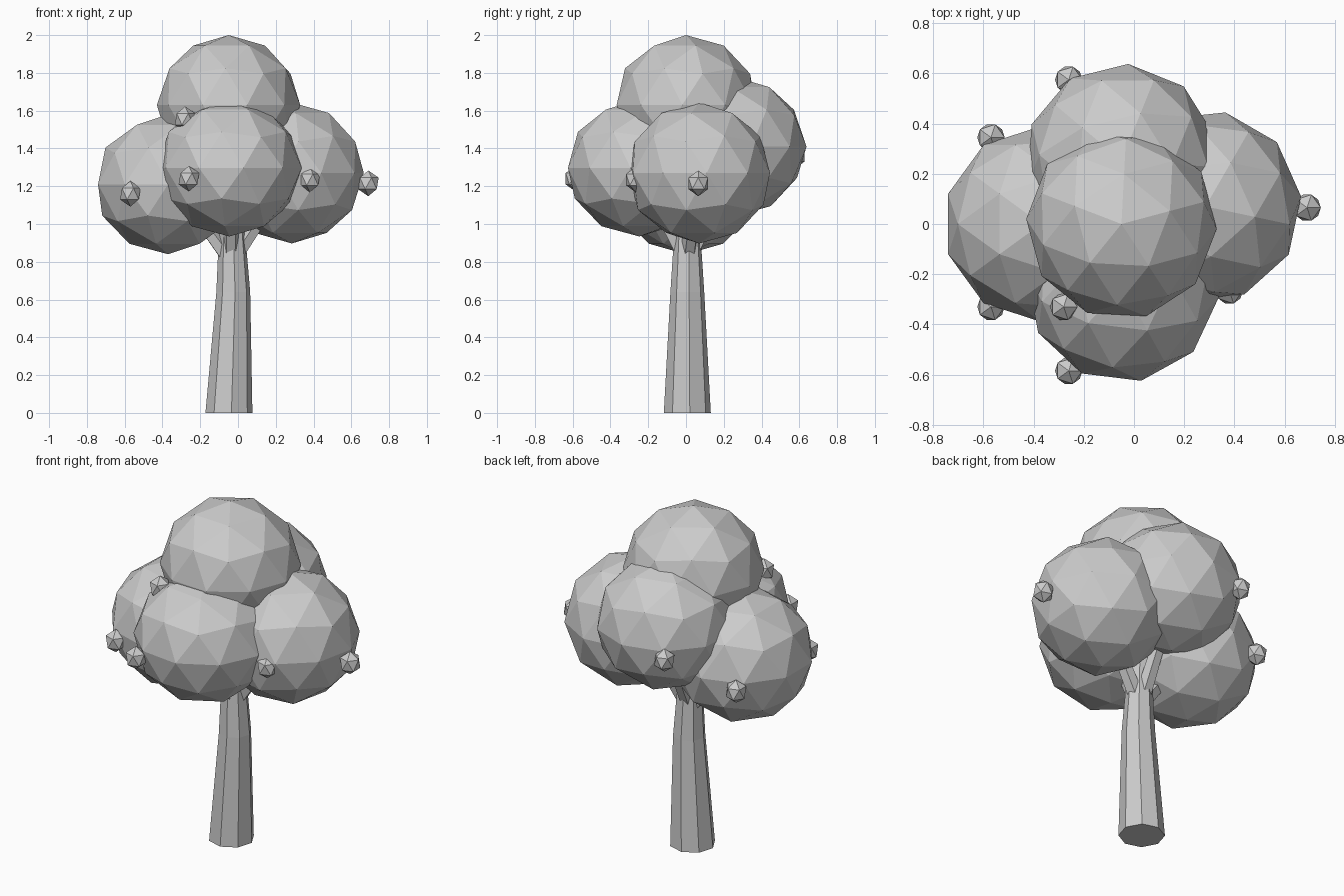
import bpy
import bmesh
from math import radians
from mathutils import Matrix, Vector

cube = bpy.data.objects.get("Cube")
if cube:
    bpy.data.objects.remove(cube, do_unlink=True)

grey = bpy.data.materials.new("plain grey")
grey.use_nodes = True
colour = (0.6, 0.6, 0.6, 1)
grey.diffuse_color = colour
grey.node_tree.nodes["Principled BSDF"].inputs["Base Color"].default_value = colour


def add_object(name, bm):
    mesh = bpy.data.meshes.new(name)
    bmesh.ops.recalc_face_normals(bm, faces=bm.faces)
    bm.to_mesh(mesh)
    bm.free()
    mesh.materials.append(grey)
    obj = bpy.data.objects.new(name, mesh)
    bpy.context.collection.objects.link(obj)
    return obj


def ball(name, centre, width, height, detail, turn=0):
    """Faceted ball with its own half width and half height."""
    bm = bmesh.new()
    bmesh.ops.create_icosphere(bm, subdivisions=detail, radius=1)
    place = (Matrix.Translation(centre) @ Matrix.Rotation(radians(turn), 4, "Z")
             @ Matrix.Diagonal((width, width, height, 1)))
    bm.transform(place)
    return add_object(name, bm)


def tube(name, rings, sides, turn=0):
    """Closed tube through rings of (centre, radius), square to its path."""
    bm = bmesh.new()
    axis = Vector(rings[-1][0]) - Vector(rings[0][0])
    aim = axis.to_track_quat("Z", "Y").to_matrix().to_4x4()
    if abs(axis.x) + abs(axis.y) < 0.1:
        aim = Matrix.Identity(4)
    loops = []
    for centre, radius in rings:
        place = Matrix.Translation(centre) @ aim @ Matrix.Rotation(radians(turn), 4, "Z")
        made = bmesh.ops.create_circle(bm, segments=sides, radius=radius, matrix=place)
        loops.append(made["verts"])
    for low, high in zip(loops, loops[1:]):
        for i in range(sides):
            j = (i + 1) % sides
            bm.faces.new((low[i], low[j], high[j], high[i]))
    bm.faces.new(loops[0][::-1])
    bm.faces.new(loops[-1])
    return add_object(name, bm)


# Trunk: eight sides, leaning slightly as it narrows
tube("trunk", [((-0.048, 0.007, 0), 0.125),
               ((-0.025, 0.007, 0.64), 0.09),
               ((-0.035, 0.007, 1.1), 0.06)], 8, 6)

# Branches spreading into the crown
for side, tip in {"right": (-0.29, 0, 1.15), "left": (0.2, 0.05, 1.15),
                  "front": (-0.04, -0.18, 1.15), "back": (-0.04, 0.2, 1.2)}.items():
    tube(side + "_branch", [((-0.035, 0.007, 0.8), 0.045), (tip, 0.035)], 5)

# Crown: five faceted clumps of leaves
clumps = {
    "top": ((-0.05, 0, 1.63), 0.38, 0.37, 15),
    "front": ((-0.045, -0.247, 1.297), 0.385, 0.363, 11),
    "right": ((-0.37, 0, 1.21), 0.39, 0.37, 0),
    "left": ((0.285, 0.07, 1.27), 0.383, 0.373, -12),
    "back": ((-0.05, 0.253, 1.41), 0.386, 0.37, -4),
}
for side, (centre, width, height, turn) in clumps.items():
    ball(side + "_leaves", centre, width, height, 2, turn)

# Fruit on the outside of the crown
fruit = [(-0.57, -0.33, 1.16), (-0.26, -0.585, 1.24), (0.38, -0.265, 1.235),
         (0.69, 0.065, 1.215), (-0.57, 0.345, 1.17), (-0.26, 0.575, 1.36),
         (-0.28, -0.33, 1.555)]
for number, centre in enumerate(fruit, 1):
    ball(f"fruit_{number}", centre, 0.061, 0.068, 1)
